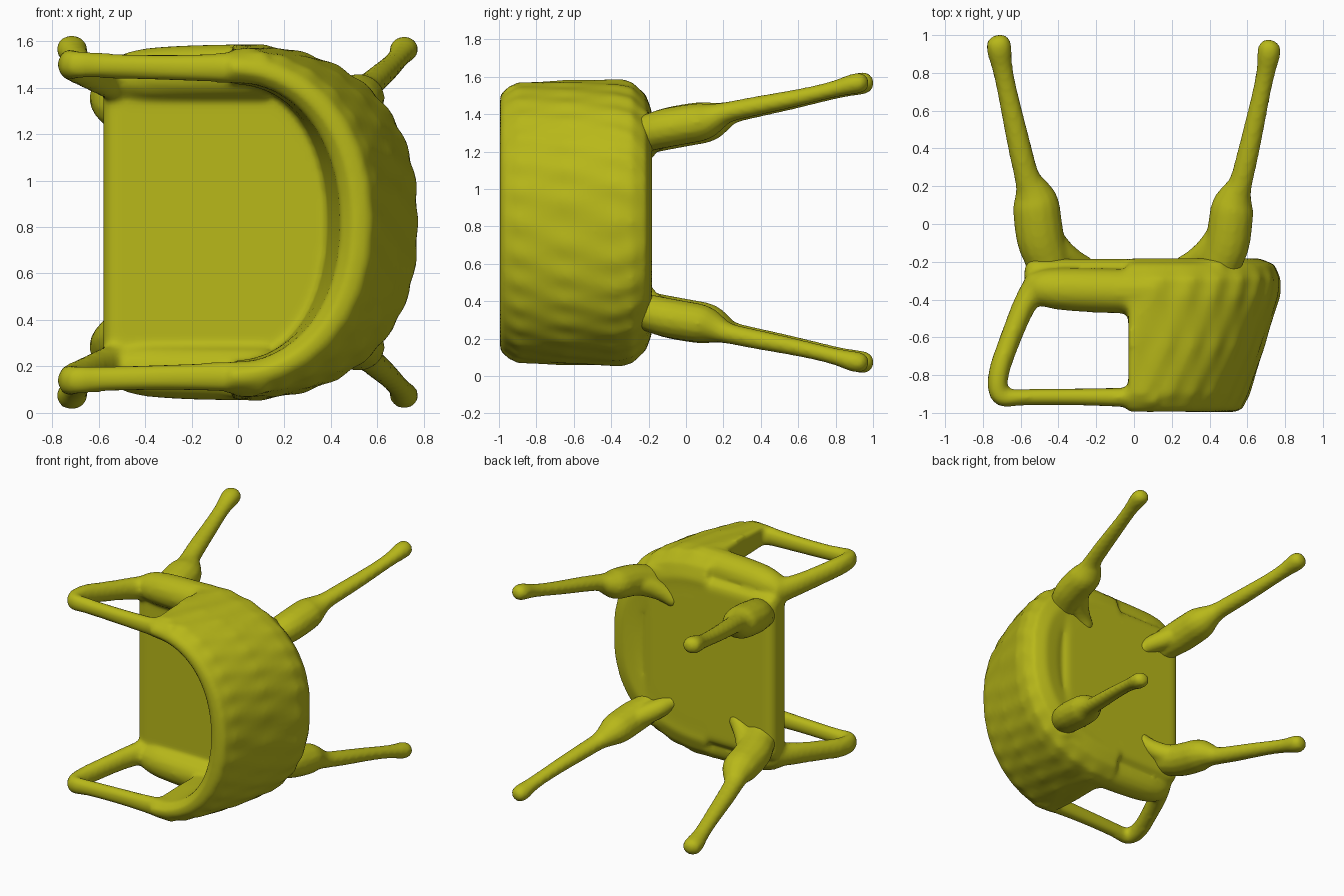
import bpy, bmesh
from math import sin, cos, pi, copysign
from mathutils import Vector, Matrix

if "Cube" in bpy.data.objects:
    bpy.data.objects.remove(bpy.data.objects["Cube"])

CZ = 0.82  # mirror height: the chair lies on its back, symmetric about this z

mat = bpy.data.materials.new("olive")
mat.diffuse_color = (0.48, 0.48, 0.01, 1)
mat.use_nodes = True
mat.node_tree.nodes["Principled BSDF"].inputs["Base Color"].default_value = mat.diffuse_color


def loft(bm, rings, caps=True):
    """Bridge a list of equal-length point rings."""
    vs = [[bm.verts.new(p) for p in r] for r in rings]
    n = len(vs[0])
    for a, b in zip(vs, vs[1:]):
        for i in range(n):
            j = (i + 1) % n
            bm.faces.new((a[i], a[j], b[j], b[i]))
    if caps:
        bm.faces.new(vs[0])
        bm.faces.new(vs[-1][::-1])


def tube(bm, path, sides=14, squash=1.0, side=1):
    """Tube through (x, y, dz, radius) points with smoothed spine; dz is mirrored by side."""
    pts = [Vector(p) for p in path]
    for _ in range(2):  # corner cutting
        new = [pts[0]]
        for a, b in zip(pts, pts[1:]):
            new += [a.lerp(b, 0.25), a.lerp(b, 0.75)]
        pts = new + [pts[-1]]
    rings = []
    for i, p in enumerate(pts):
        d = (pts[min(i + 1, len(pts) - 1)] - pts[max(i - 1, 0)]).xyz.normalized()
        u = d.cross(Vector((0, 0, 1))).normalized()
        v = u.cross(d)
        ring = [p.xyz + (u * cos(t) + v * sin(t) * squash) * p.w
                for t in (2 * pi * k / sides for k in range(sides))]
        rings.append([(q.x, q.y, CZ + side * q.z) for q in ring])
    loft(bm, rings)


def finish(name, bm):
    bmesh.ops.recalc_face_normals(bm, faces=bm.faces)
    for f in bm.faces:
        f.smooth = True
    me = bpy.data.meshes.new(name)
    bm.to_mesh(me)
    bm.free()
    me.materials.append(mat)
    ob = bpy.data.objects.new(name, me)
    bpy.context.collection.objects.link(ob)
    return ob


def fuse(ob, voxel, iterations):
    m = ob.modifiers.new("fuse", 'REMESH')
    m.mode = 'VOXEL'
    m.voxel_size = voxel
    m.use_smooth_shade = True
    s = ob.modifiers.new("soften", 'SMOOTH')
    s.factor = 0.5
    s.iterations = iterations


# Body: curved back shell, seat and arm loops fused together
bm = bmesh.new()

# back shell: closed cross-section (x reach, half height, y) swept round a U
section = [(.45, .46, -.22), (.55, .52, -.19), (.66, .59, -.18), (.745, .685, -.215),
           (.775, .755, -.29), (.77, .765, -.38), (.69, .76, -.65), (.61, .75, -.90),
           (.57, .70, -.985), (.50, .65, -1.0), (.44, .605, -.95), (.41, .595, -.65),
           (.38, .60, -.34)]
X0, STEPS = -.03, 96
rings = []
for k in range(STEPS + 1):
    t = -pi / 2 + pi * k / STEPS
    ring = []
    for i, (rx, rz, y) in enumerate(section):
        e = 2 / (2.4 if i < 7 else 2.15)  # squarer towards the seat
        c = abs(cos(t)) ** e
        s = copysign(abs(sin(t)) ** e, t)
        w = .006 * sin(30 * abs(t) + 12 * y) if 4 <= i <= 7 else 0  # fabric ripples
        ring.append((X0 + (rx - X0 + w) * c, y, CZ + (rz + w) * s))
    rings.append(ring)
loft(bm, rings)

# seat panel
seat = bmesh.ops.create_cube(bm, size=1, matrix=Matrix.Translation((-.04, -.28, CZ))
                             @ Matrix.Diagonal((1.08, .19, 1.22, 1)))
edges = list({e for v in seat["verts"] for e in v.link_edges})
bmesh.ops.bevel(bm, geom=edges, offset=.06, segments=3, profile=.5, affect='EDGES')

# side rails and arm loops
for side in (1, -1):
    tube(bm, [(.12, -.36, .65, .12), (-.25, -.35, .645, .12), (-.46, -.34, .635, .11),
              (-.55, -.33, .61, .07)], side=side)
    tube(bm, [(-.50, -.30, .60, .075), (-.58, -.42, .62, .062), (-.66, -.62, .65, .056),
              (-.725, -.80, .68, .056), (-.72, -.93, .68, .050), (-.60, -.915, .675, .044),
              (-.25, -.915, .665, .046), (.12, -.92, .665, .06)], squash=1.25, side=side)
body = finish("seat_back_and_arms", bm)
fuse(body, .018, 6)

# Legs: short socket, thick knuckle, thin splayed shaft with a knobbly foot
LEG = [(.45, -.25, .46, .11), (.46, -.18, .48, .11), (.495, -.09, .505, .118),
       (.51, .02, .525, .118), (.52, .12, .54, .115), (.54, .185, .565, .085),
       (.565, .24, .59, .060), (.60, .38, .62, .058), (.64, .56, .655, .053),
       (.675, .72, .69, .048), (.70, .84, .72, .050), (.715, .93, .745, .064),
       (.717, .98, .75, .055), (.72, 1.0, .752, .02)]
# flared web where a leg blends into the seat underside
WEB = [(.24, -.23, .36, .05), (.33, -.195, .43, .065), (.42, -.12, .48, .075),
       (.47, .0, .51, .06)]
for xs, xn, thick, dy in ((-1, "front", 1.08, 0), (1, "rear", 1.0, -.025)):
    for side, sn in ((1, "upper"), (-1, "lower")):
        bm = bmesh.new()
        tube(bm, [(xs * x, y + dy, dz, r * thick) for x, y, dz, r in LEG],
             squash=.9, side=side)
        tube(bm, [(xs * x, y, dz, r) for x, y, dz, r in WEB], side=side)
        fuse(finish(f"{xn}_leg_{sn}", bm), .014, 5)
